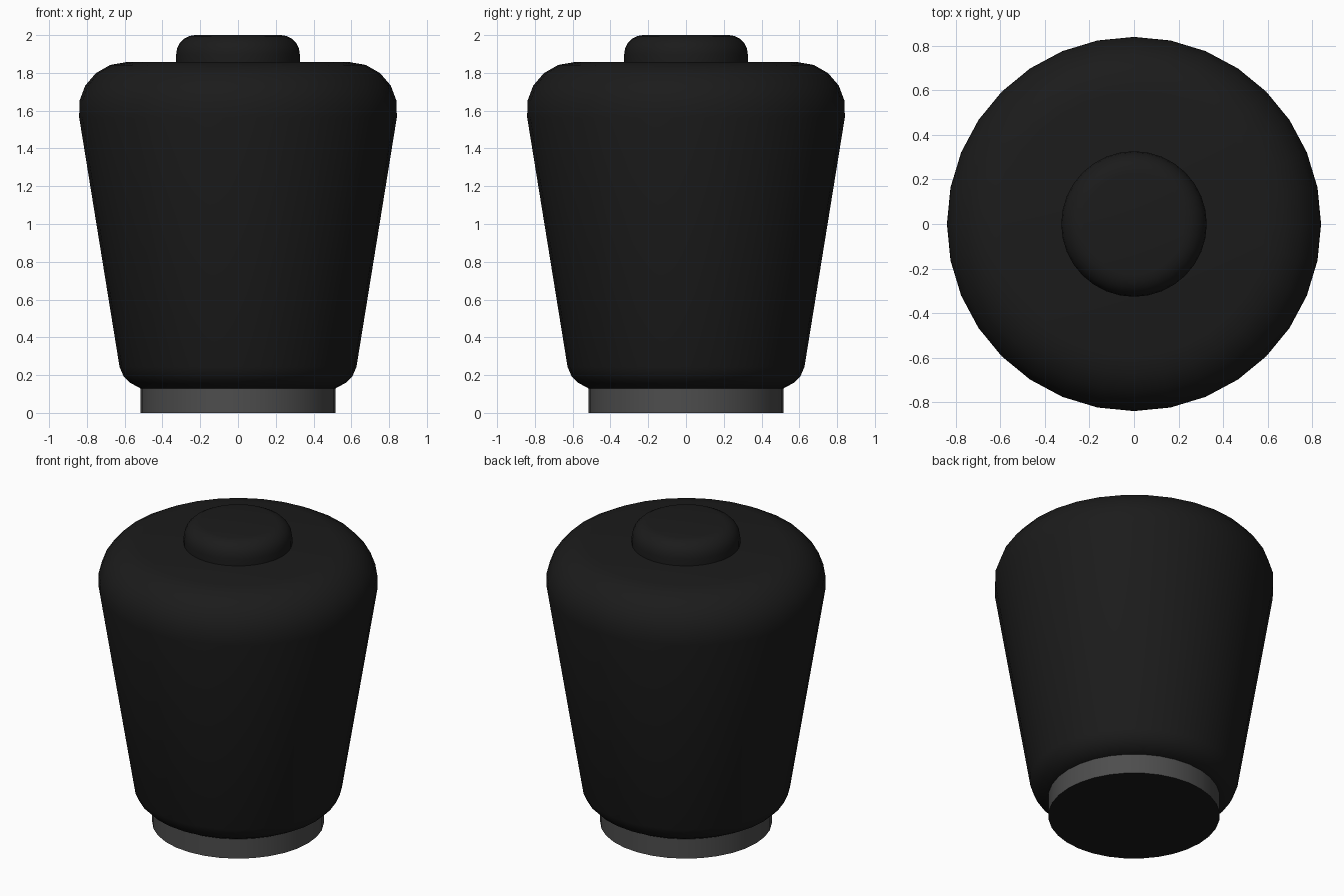
import bpy, bmesh
from math import sin, cos, tau, radians

if "Cube" in bpy.data.objects:
    bpy.data.objects.remove(bpy.data.objects["Cube"])

SIDES = 32


def material(name, value):
    m = bpy.data.materials.new(name)
    m.diffuse_color = (value, value, value, 1)
    m.use_nodes = True
    m.node_tree.nodes["Principled BSDF"].inputs["Base Color"].default_value = m.diffuse_color
    return m


def arc(cx, cz, r, a0, a1, n):
    angles = [radians(a0 + (a1 - a0) * i / n) for i in range(n + 1)]
    return [(cx + r * cos(a), cz + r * sin(a)) for a in angles]


def lathe(name, profile, mats):
    """Spin a bottom-to-top (radius, z) profile and cap both ends."""
    bm = bmesh.new()
    rings = [[bm.verts.new((r * cos(tau * i / SIDES), r * sin(tau * i / SIDES), z))
              for i in range(SIDES)] for r, z in profile]
    for lo, hi in zip(rings, rings[1:]):
        for i in range(SIDES):
            j = (i + 1) % SIDES
            bm.faces.new((lo[i], lo[j], hi[j], hi[i]))
    bottom = bm.faces.new(rings[0][::-1])
    bottom.material_index = len(mats) - 1
    bm.faces.new(rings[-1])
    mesh = bpy.data.meshes.new(name)
    bm.to_mesh(mesh)
    bm.free()
    for m in mats:
        mesh.materials.append(m)
    ob = bpy.data.objects.new(name, mesh)
    bpy.context.collection.objects.link(ob)
    bpy.ops.object.select_all(action='DESELECT')
    ob.select_set(True)
    bpy.context.view_layer.objects.active = ob
    bpy.ops.object.shade_smooth_by_angle(angle=radians(35))
    return ob


black = material("black", 0.011)
grey = material("dark_grey", 0.075)

# Base collar with black underside
lathe("base_collar", [(0.517, 0), (0.517, 0.13)], [grey, black])

# Tapered body with rounded shoulder and lower edge
lower = [(0.517, 0.13), (0.572, 0.16), (0.606, 0.195), (0.627, 0.243)]
lathe("body", lower + arc(0.591, 1.604, 0.253, -9.2, 90, 5), [black])

# Rounded cap on top
lathe("top_knob", [(0.327, 1.855)] + arc(0.227, 1.9, 0.1, 0, 90, 5), [black])
